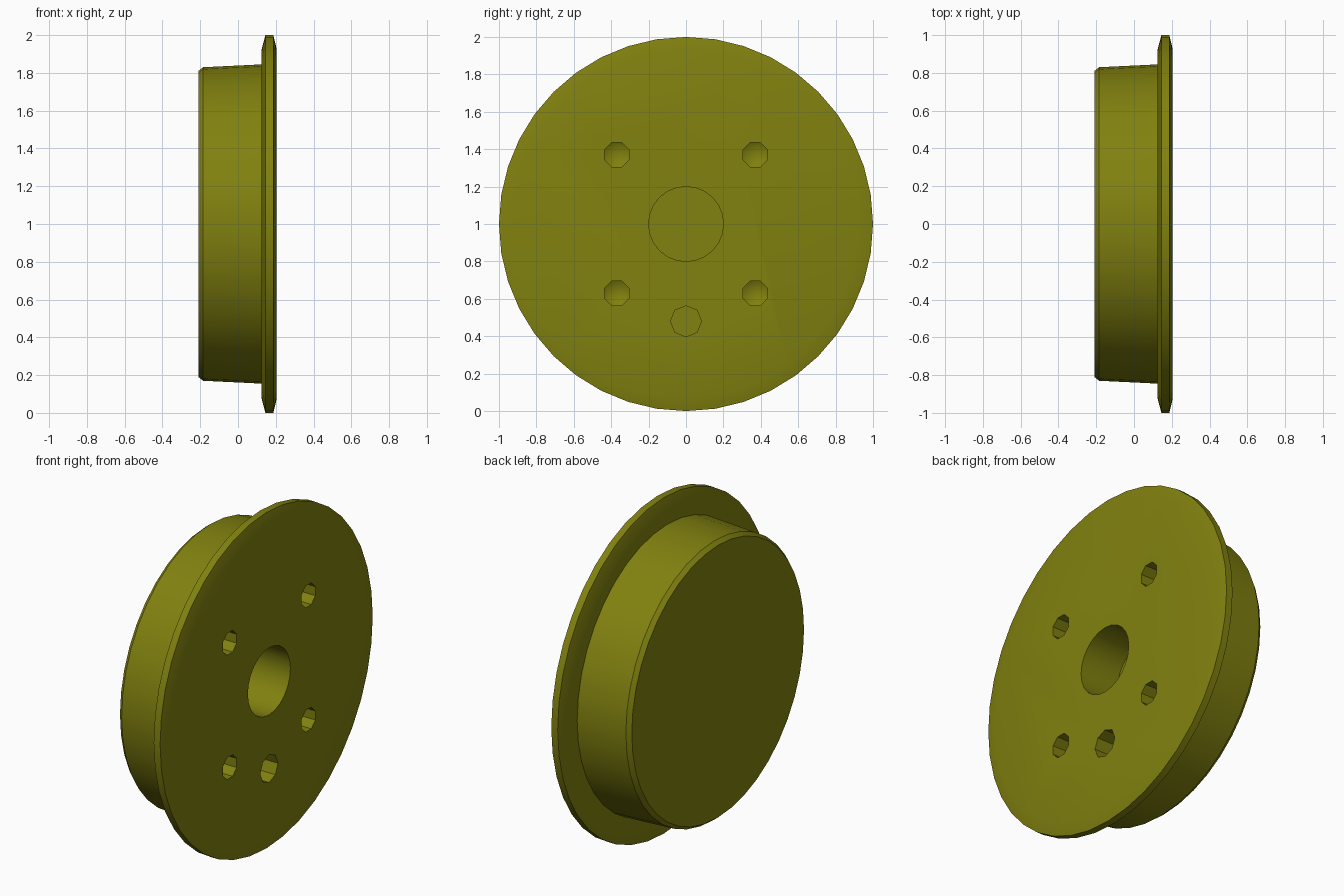
import bpy, bmesh
from math import cos, sin, tau

if "Cube" in bpy.data.objects:
    bpy.data.objects.remove(bpy.data.objects["Cube"])


def revolve(bm, profile, sides, cy=0.0, cz=1.0, phase=0.0):
    """Closed solid turned about an x-parallel axis; profile is (x, radius)."""
    rings = []
    for x, r in profile:
        if r == 0:
            rings.append([bm.verts.new((x, cy, cz))])
        else:
            rings.append([bm.verts.new((x, cy + r * cos(tau * i / sides + phase),
                                        cz + r * sin(tau * i / sides + phase)))
                          for i in range(sides)])
    for a, b in zip(rings, rings[1:]):
        for i in range(sides):
            j = (i + 1) % sides
            if len(a) == 1:
                bm.faces.new((a[0], b[j], b[i]))
            elif len(b) == 1:
                bm.faces.new((a[i], a[j], b[0]))
            else:
                bm.faces.new((a[i], a[j], b[j], b[i]))
    for ring in (rings[0], rings[-1]):
        if len(ring) > 1:
            bm.faces.new(ring)


def make_object(name, bm):
    bmesh.ops.recalc_face_normals(bm, faces=bm.faces[:])
    mesh = bpy.data.meshes.new(name)
    bm.to_mesh(mesh)
    bm.free()
    ob = bpy.data.objects.new(name, mesh)
    bpy.context.collection.objects.link(ob)
    return ob


# Flanged wheel body: chamfered tapered tread and bevelled flange
bm = bmesh.new()
revolve(bm, [(-0.21, 0.81), (-0.185, 0.83), (0.125, 0.845), (0.125, 0.925),
             (0.145, 1.0), (0.187, 1.0), (0.205, 0.925)], 40)
wheel = make_object("flanged_wheel", bm)

# Blind holes: axle bore, crank pin hole and four pointed bolt holes
bm = bmesh.new()
revolve(bm, [(-0.05, 0.2), (0.3, 0.2)], 24)
revolve(bm, [(0.05, 0.083), (0.3, 0.083)], 8, 0, 0.48)
for sy in (-1, 1):
    for sz in (-1, 1):
        revolve(bm, [(0.07, 0), (0.11, 0.07), (0.3, 0.07)], 8,
                sy * 0.37, 1 + sz * 0.37, tau / 16)
holes = make_object("hole_cutter", bm)
holes.hide_render = True

mod = wheel.modifiers.new("holes", 'BOOLEAN')
mod.operation = 'DIFFERENCE'
mod.solver = 'EXACT'
mod.object = holes
bpy.context.view_layer.objects.active = wheel
wheel.select_set(True)
bpy.ops.object.modifier_apply(modifier=mod.name)
bpy.data.objects.remove(holes)

# Olive paint
mat = bpy.data.materials.new("olive_paint")
mat.diffuse_color = (0.22, 0.22, 0.005, 1)
mat.use_nodes = True
mat.node_tree.nodes["Principled BSDF"].inputs["Base Color"].default_value = mat.diffuse_color
wheel.data.materials.clear()
wheel.data.materials.append(mat)
bpy.ops.object.shade_smooth_by_angle(angle=0.5)
